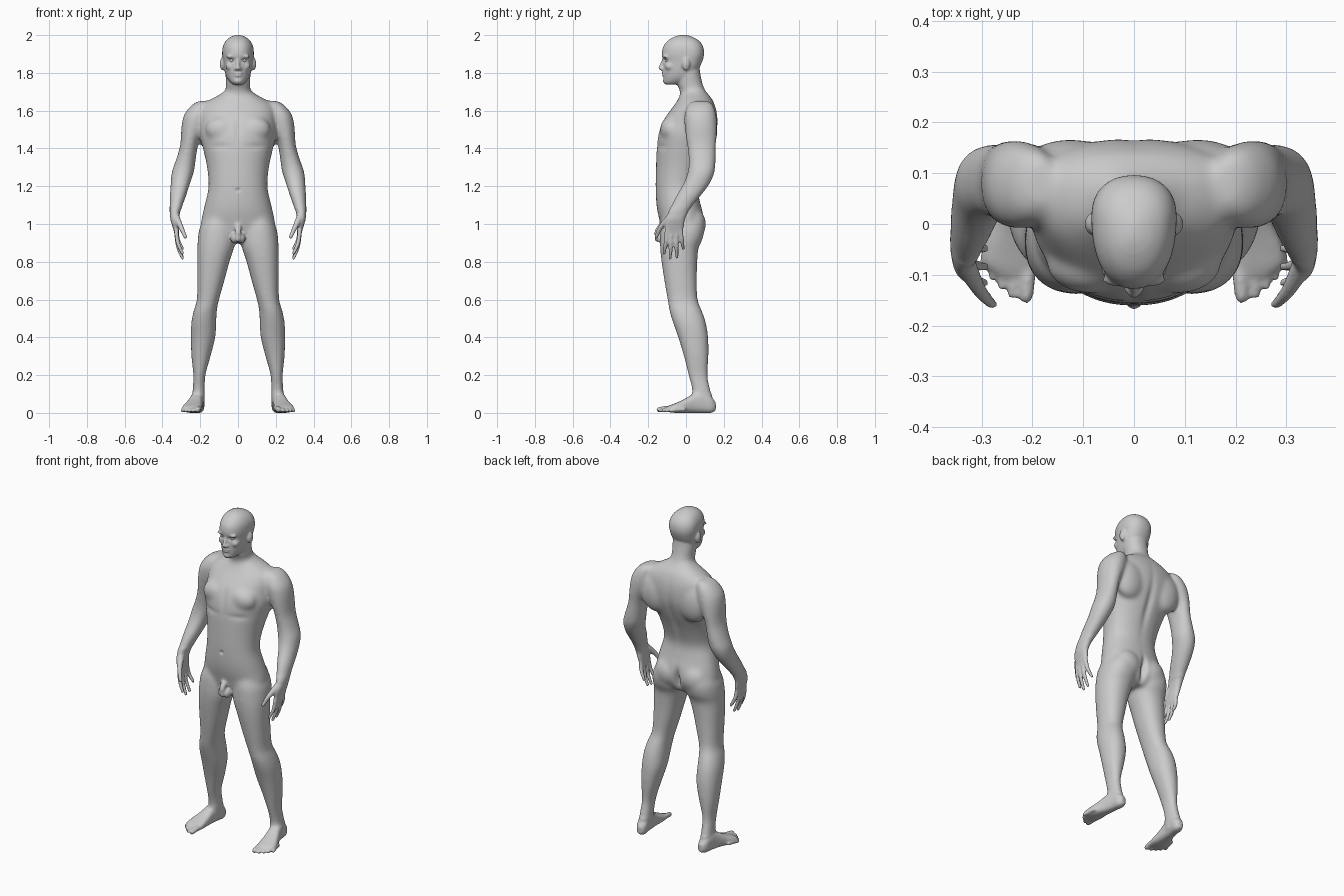
import bpy, bmesh, math
from mathutils import Matrix, Vector

bm = bmesh.new()


def skin(rings):
    """Bridge equal rings of points into a closed tube."""
    vs = [[bm.verts.new(p) for p in r] for r in rings]
    n = len(vs[0])
    for a, b in zip(vs, vs[1:]):
        for i in range(n):
            bm.faces.new((a[i], a[(i + 1) % n], b[(i + 1) % n], b[i]))
    bm.faces.new(vs[0][::-1])
    bm.faces.new(vs[-1])


def spline(rows, steps=5):
    """Catmull-Rom interpolation of equal-length tuples."""
    p = [rows[0]] + list(rows) + [rows[-1]]
    out = []
    for a, b, c, d in zip(p, p[1:], p[2:], p[3:]):
        for k in range(steps):
            t = k / steps
            out.append([0.5 * (2*q + (r-o)*t + (2*o-5*q+4*r-s)*t*t + (3*q-o-3*r+s)*t**3)
                        for o, q, r, s in zip(a, b, c, d)])
    return out + [list(rows[-1])]


def loft(rows, e=2.2, mat=Matrix(), n=36):
    """Rows are slices: z, x min, x max, y front, y back, y of widest point."""
    rows = [r if len(r) == 6 else (*r, (r[3] + r[4]) / 2) for r in rows]
    rings = []
    for z, x0, x1, yf, yb, yc in spline(rows):
        ring = []
        for i in range(n):
            a = 2 * math.pi * i / n
            c, s = math.cos(a), math.sin(a)
            x = (x0 + x1) / 2 + (x1 - x0) / 2 * math.copysign(abs(c) ** (2 / e), c)
            y = yc + (yb - yc if s > 0 else yc - yf) * math.copysign(abs(s) ** (2 / e), s)
            ring.append(mat @ Vector((x, y, z)))
        rings.append(ring)
    skin(rings)


def centred(rows, e=2.2):
    loft([(r[0], -r[1], r[1], *r[2:]) for r in rows], e)


def ball(c, r):
    m = Matrix.Translation(c) @ Matrix.Diagonal((*r, 1))
    bmesh.ops.create_uvsphere(bm, u_segments=24, v_segments=14, radius=1, matrix=m)


def tube(pts, mat=Matrix()):
    """Rounded tube; points are x, y, z, radius."""
    rows = spline(pts, 4)
    rings = []
    for i, p in enumerate(rows):
        a, b = rows[max(i - 1, 0)], rows[min(i + 1, len(rows) - 1)]
        q = (Vector(b[:3]) - Vector(a[:3])).to_track_quat('Z', 'Y')
        rings.append([mat @ (Vector(p[:3]) + q @ Vector((p[3] * math.cos(t), p[3] * math.sin(t), 0)))
                      for t in [2 * math.pi * k / 14 for k in range(14)]])
    skin(rings)
    for p in (pts[0], pts[-1]):
        ball(mat @ Vector(p[:3]), (p[3],) * 3)


# leg
loft([(1.04, .03, .172, -.12, .085), (.98, .015, .203, -.135, .098), (.92, .012, .213, -.138, .088),
      (.87, .022, .215, -.137, .066), (.8, .045, .216, -.13, .06), (.7, .072, .216, -.115, .058),
      (.6, .10, .218, -.098, .062), (.54, .112, .235, -.088, .085), (.48, .115, .247, -.07, .105),
      (.4, .12, .25, -.042, .118), (.3, .145, .247, -.012, .12), (.2, .172, .237, .012, .115),
      (.13, .175, .24, .03, .128), (.08, .177, .24, .03, .14), (.03, .18, .235, .03, .14)])
ball((.085, .04, 1.0), (.085, .066, .085))

# foot: slices run from heel to toes
foot = Matrix.Translation((.204, .157, 0)) @ Matrix.Rotation(math.radians(8), 4, 'Z') @ \
    Matrix(((1, 0, 0, 0), (0, 0, -1, 0), (0, 1, 0, 0), (0, 0, 0, 1)))
loft([(0, -.016, .016, .012, .055), (.025, -.03, .03, .0, .085), (.07, -.033, .033, 0, .115),
      (.12, -.035, .038, 0, .10), (.17, -.04, .05, 0, .072), (.21, -.045, .06, 0, .054),
      (.245, -.045, .058, .003, .04), (.265, -.035, .03, .008, .03)], 2.6, foot)
for x, t, r in ((-.032, .298, .0155), (-.006, .296, .0115), (.016, .283, .011),
                (.036, .268, .0105), (.055, .248, .0105)):
    tube([(x * .95, r + .008, t - .07, r), (x, r + .006, t - .03, r), (x * 1.05, r + .001, t, r * .9)], foot)

# arm
loft([(1.652, .16, .205, .04, .12), (1.63, .15, .245, .012, .145), (1.58, .15, .285, -.008, .16),
      (1.52, .17, .299, -.008, .165), (1.45, .203, .303, .0, .162), (1.4, .215, .31, .008, .158),
      (1.33, .225, .332, .014, .157), (1.28, .232, .35, .01, .153), (1.24, .245, .355, -.002, .14),
      (1.2, .258, .358, -.022, .118), (1.15, .274, .361, -.052, .08), (1.1, .292, .362, -.077, .038),
      (1.06, .309, .362, -.096, .006)], 2.1)

# hand
loft([(1.08, .303, .361, -.085, .02), (1.03, .312, .359, -.106, -.004),
      (.99, .312, .348, -.113, -.01), (.945, .312, .335, -.108, -.02)])
for y, z, ty, tz in ((-.1, .955, -.116, .845), (-.077, .95, -.084, .818),
                     (-.053, .952, -.048, .825), (-.03, .962, -.014, .87)):
    tube([(.328, y, z + .02, .0125), (.318, (y + ty) / 2, (z + tz) / 2, .0115), (.294, ty, tz, .009)])
tube([(.328, -.085, 1.035, .02), (.303, -.132, .985, .0145), (.279, -.158, .932, .0105)])

# chest and back muscles
ball((.085, -.078, 1.5), (.088, .06, .07))
ball((.125, .105, 1.5), (.1, .062, .12))

# ear, brow, nostril and cheek
ball((.084, .0, 1.847), (.013, .021, .034))
ball((.034, -.108, 1.886), (.03, .016, .009))
ball((.012, -.126, 1.822), (.009, .012, .009))
ball((.042, -.085, 1.835), (.024, .026, .022))
ball((.018, -.128, .925), (.02, .026, .028))

# mirror all paired parts
dup = bmesh.ops.duplicate(bm, geom=bm.verts[:] + bm.edges[:] + bm.faces[:])['geom']
for v in dup:
    if isinstance(v, bmesh.types.BMVert):
        v.co.x *= -1
bmesh.ops.reverse_faces(bm, faces=[f for f in dup if isinstance(f, bmesh.types.BMFace)])

# torso
centred([(.9, .11, -.1, .05, 0), (.94, .17, -.12, .08, -.02), (1.0, .195, -.135, .095, -.02),
         (1.06, .186, -.15, .09, -.02), (1.12, .172, -.158, .074, -.03), (1.2, .156, -.161, .064, -.04),
         (1.3, .164, -.159, .095, -.02), (1.4, .186, -.155, .138, .01), (1.48, .206, -.146, .163, .04),
         (1.55, .205, -.12, .168, .06), (1.6, .205, -.085, .162, .07), (1.63, .19, -.062, .153, .07),
         (1.66, .145, -.042, .14, .065), (1.685, .098, -.03, .12, .055), (1.71, .066, -.02, .1, .05)])

# neck
centred([(1.6, .09, -.05, .13), (1.66, .076, -.036, .125), (1.7, .067, -.032, .106),
         (1.74, .063, -.046, .088), (1.8, .066, -.05, .075), (1.85, .06, -.03, .07)])

# head
centred([(1.738, .024, -.108, -.05, -.07), (1.752, .042, -.118, -.02, -.05), (1.78, .061, -.119, .03, -.02),
         (1.82, .073, -.121, .065, 0), (1.86, .079, -.122, .086, .01), (1.9, .084, -.128, .096, .015),
         (1.94, .08, -.12, .09, .01), (1.972, .063, -.095, .067, 0), (1.992, .036, -.06, .03, -.015),
         (2.001, .008, -.03, 0, -.015)], 2.25)

# nose, lips, chin and groin
tube([(0, -.118, 1.874, .008), (0, -.128, 1.848, .009), (0, -.136, 1.826, .011)])
ball((0, -.116, 1.798), (.026, .014, .007))
ball((0, -.115, 1.787), (.022, .014, .007))
ball((0, -.105, 1.757), (.024, .018, .016))
tube([(0, -.13, .985, .02), (0, -.152, .955, .0165), (0, -.15, .92, .0155)])

# fuse everything into one skin
mesh = bpy.data.meshes.new("body")
bm.to_mesh(mesh)
bm.free()
body = bpy.data.objects.new("body", mesh)
bpy.context.collection.objects.link(body)
mod = body.modifiers.new("fuse", 'REMESH')
mod.mode = 'VOXEL'
mod.voxel_size = .006
dg = bpy.context.evaluated_depsgraph_get()
mesh = bpy.data.meshes.new_from_object(body.evaluated_get(dg))
body.modifiers.clear()
body.data = mesh

# soften the muscles, keep hands, toes and face crisp
bm = bmesh.new()
bm.from_mesh(mesh)


def soften(test, times):
    vs = [v for v in bm.verts if test(v.co)]
    for _ in range(times):
        bmesh.ops.smooth_vert(bm, verts=vs, factor=.5, use_axis_x=True, use_axis_y=True, use_axis_z=True)


soften(lambda c: .1 < c.z < 1.73 and not (abs(c.x) > .265 and c.z < 1.09)
       and not (abs(c.x) < .045 and c.y < -.09 and c.z < 1.0), 24)
soften(lambda c: True, 3)

# dents: centre, spread, push; x is mirrored
dents = [((.033, -.118, 1.867), (.015, .03, .009), (0, .011, 0)),   # eye socket
         ((0, -.13, 1.7925), (.02, .02, .003), (0, .004, 0)),       # mouth
         ((0, -.16, 1.18), (.008, .03, .008), (0, .009, 0)),        # navel
         ((0, .13, 1.38), (.018, .06, .14), (0, -.011, 0)),         # spine
         ((0, .10, .98), (.014, .06, .05), (0, -.03, 0)),           # seat cleft
         ((0, -.14, 1.5), (.014, .04, .06), (0, .006, 0)),          # breastbone
         ((.1, -.14, 1.41), (.05, .04, .014), (0, .005, 0))]        # below chest
for v in bm.verts:
    p = Vector((abs(v.co.x), v.co.y, v.co.z))
    for c, r, d in dents:
        q = sum(((p[i] - c[i]) / r[i]) ** 2 for i in range(3))
        if q < 9:
            v.co += Vector(d) * math.exp(-q / 2 * 1.4)
    v.co.z = max(v.co.z, 0)
bm.to_mesh(mesh)
bm.free()
for f in mesh.polygons:
    f.use_smooth = True

# eyes
for side in (-1, 1):
    bpy.ops.mesh.primitive_uv_sphere_add(segments=20, ring_count=12, radius=.012,
                                         location=(side * .032, -.0985, 1.866))
    bpy.context.object.name = "eye"
    bpy.ops.object.shade_smooth()
